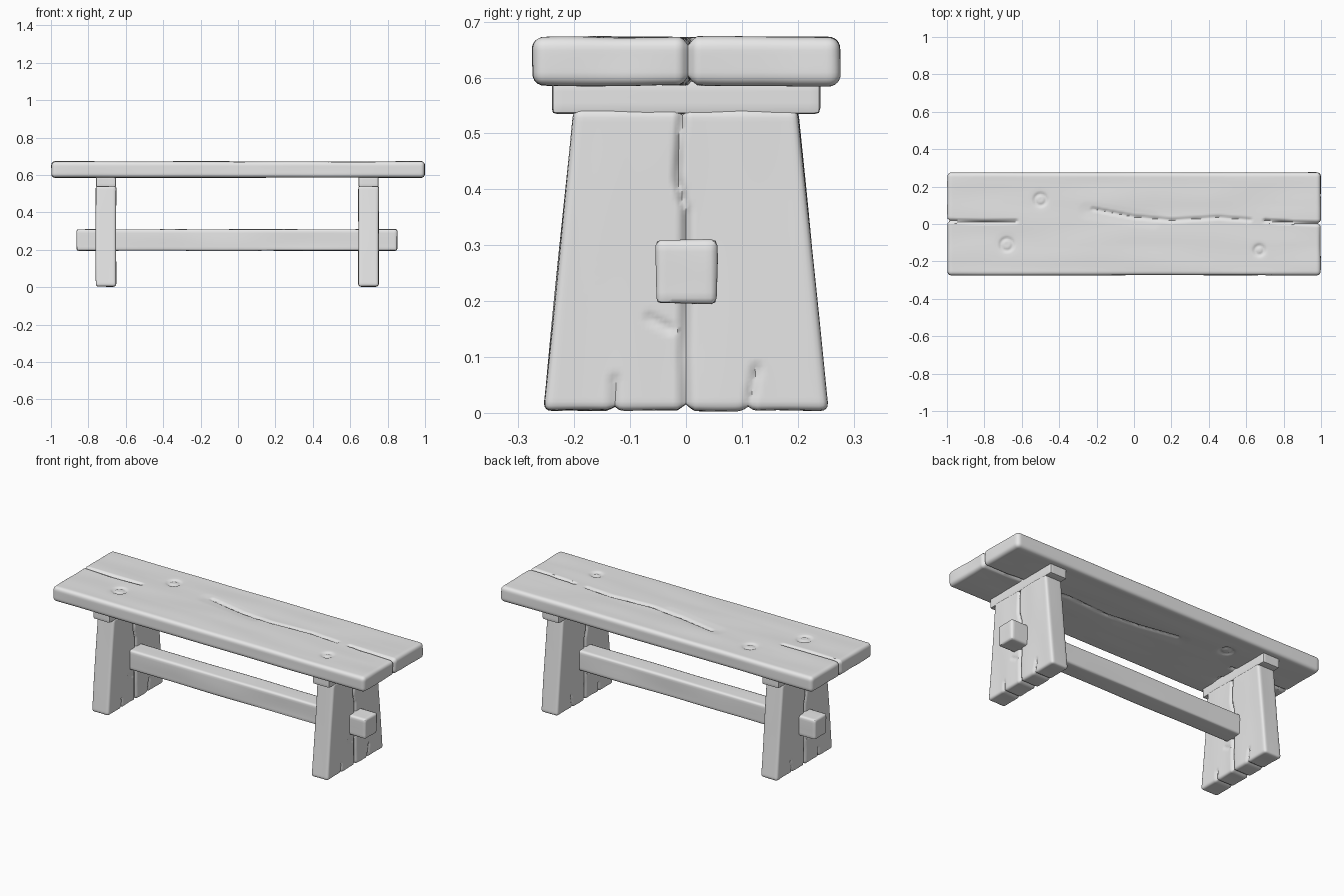
import bpy, bmesh
from mathutils import Vector, Matrix, noise

cube = bpy.data.objects.get("Cube")
if cube:
    bpy.data.objects.remove(cube, do_unlink=True)

wood = bpy.data.materials.new("plain grey wood")
GREY = (0.8, 0.8, 0.8, 1)
wood.diffuse_color = GREY
wood.use_nodes = True
wood.node_tree.nodes["Principled BSDF"].inputs["Base Color"].default_value = GREY


def grid_box(half, step):
    """Box of six joined grids, with roughly square cells."""
    bm = bmesh.new()
    for axis in range(3):
        u, v = (axis + 1) % 3, (axis + 2) % 3
        for side in (1, -1):
            m = Matrix.Diagonal((0, 0, 0, 1))
            m[u][0] = half[u]
            m[v][1] = half[v] * side
            m[axis][3] = half[axis] * side
            bmesh.ops.create_grid(bm, x_segments=max(2, round(2 * half[u] / step)),
                                  y_segments=max(2, round(2 * half[v] / step)),
                                  size=1, matrix=m)
    bmesh.ops.remove_doubles(bm, verts=bm.verts, dist=0.0005)
    bmesh.ops.recalc_face_normals(bm, faces=bm.faces)
    return bm


def path_distance(p, path):
    """Distance from a 2D point to a polyline."""
    best = 9
    for a, b in zip(path, path[1:]):
        a, b = Vector(a), Vector(b)
        d = b - a
        t = min(1, max(0, (p - a).dot(d) / d.length_squared))
        best = min(best, (p - a - d * t).length)
    return best


def timber(name, centre, half, radius, step, grain=0, flat=(0, 1),
           cracks=(), knots=(), taper=1, wobble=0.003):
    """Worn, rounded timber; cracks and knots are laid out on the flat axes."""
    centre = Vector(centre)
    bm = grid_box(half, step)
    for v in bm.verts:
        # Rounded edges
        inner = Vector([min(h - radius, max(radius - h, c)) for c, h in zip(v.co, half)])
        n = (v.co - inner).normalized()
        p = inner + n * radius
        # Hand-hewn unevenness running along the grain
        world = p + centre
        s = world * 9
        s[grain] = world[grain] * 2.5
        push = noise.noise(s) * wobble
        # Splits and knots pressed into the surface
        q = Vector((world[flat[0]], world[flat[1]]))
        for path, width, depth in cracks:
            push -= depth * max(0, 1 - path_distance(q, path) / width)
        for kx, ky, kr in knots:
            d = (q - Vector((kx, ky))).length
            push -= 0.007 * max(0, 1 - abs(d - kr) / 0.013)
            push -= 0.003 * max(0, 1 - d / (2.2 * kr))
        p += n * push
        # Narrowing towards the top
        p.y *= 1 + (taper - 1) * (p.z / half[2] + 1) / 2
        v.co = p
    mesh = bpy.data.meshes.new(name)
    bm.to_mesh(mesh)
    bm.free()
    mesh.materials.append(wood)
    obj = bpy.data.objects.new(name, mesh)
    obj.location = centre
    bpy.context.collection.objects.link(obj)
    bpy.ops.object.select_all(action='DESELECT')
    obj.select_set(True)
    bpy.context.view_layer.objects.active = obj
    bpy.ops.object.shade_smooth_by_angle(angle=0.9)
    return obj


# Seat board, split at both ends and along the middle
timber("seat", (0, 0, 0.629), (0.997, 0.275, 0.043), 0.02, 0.008,
       cracks=[([(-1.02, 0.018), (-0.8, 0.012), (-0.63, 0.015)], 0.012, 0.016),
               ([(1.02, 0.003), (0.85, 0.008), (0.7, 0.018)], 0.012, 0.016),
               ([(-0.22, 0.08), (0, 0.038), (0.2, 0.02), (0.45, 0.035), (0.62, 0.022)],
                0.014, 0.009),
               ([(-0.25, 0.07), (0.1, 0.02)], 0.05, 0.003)],
       knots=[(-0.5, 0.13, 0.03), (-0.68, -0.11, 0.032), (0.67, -0.14, 0.024)])

# Splits shared by both legs: centre line, then short notches at the foot
leg_cracks = [
    ([(-0.008, 0.56), (-0.018, 0.42), (0, 0.36), (0, 0.26)], 0.013, 0.012),
    ([(0, 0.22), (-0.003, 0.1), (0, -0.02)], 0.014, 0.012),
    ([(-0.13, 0.06), (-0.128, -0.02)], 0.011, 0.008),
    ([(0.13, 0.08), (0.105, -0.02)], 0.011, 0.008),
    ([(-0.07, 0.17), (-0.03, 0.15)], 0.012, 0.006),
]
for side, x in (("left", 0.698), ("right", -0.706)):
    timber(side + "_leg", (x, 0, 0.274), (0.054, 0.255, 0.27), 0.014, 0.008,
           grain=2, flat=(1, 2), cracks=leg_cracks, taper=0.785)
    # Cleat carrying the seat
    timber(side + "_cleat", (x, 0, 0.565), (0.053, 0.24, 0.03), 0.007, 0.01,
           grain=1, wobble=0.001)

# Stretcher passing through both legs
timber("stretcher", (-0.006, 0, 0.252), (0.857, 0.054, 0.057), 0.009, 0.01,
       wobble=0.003)
